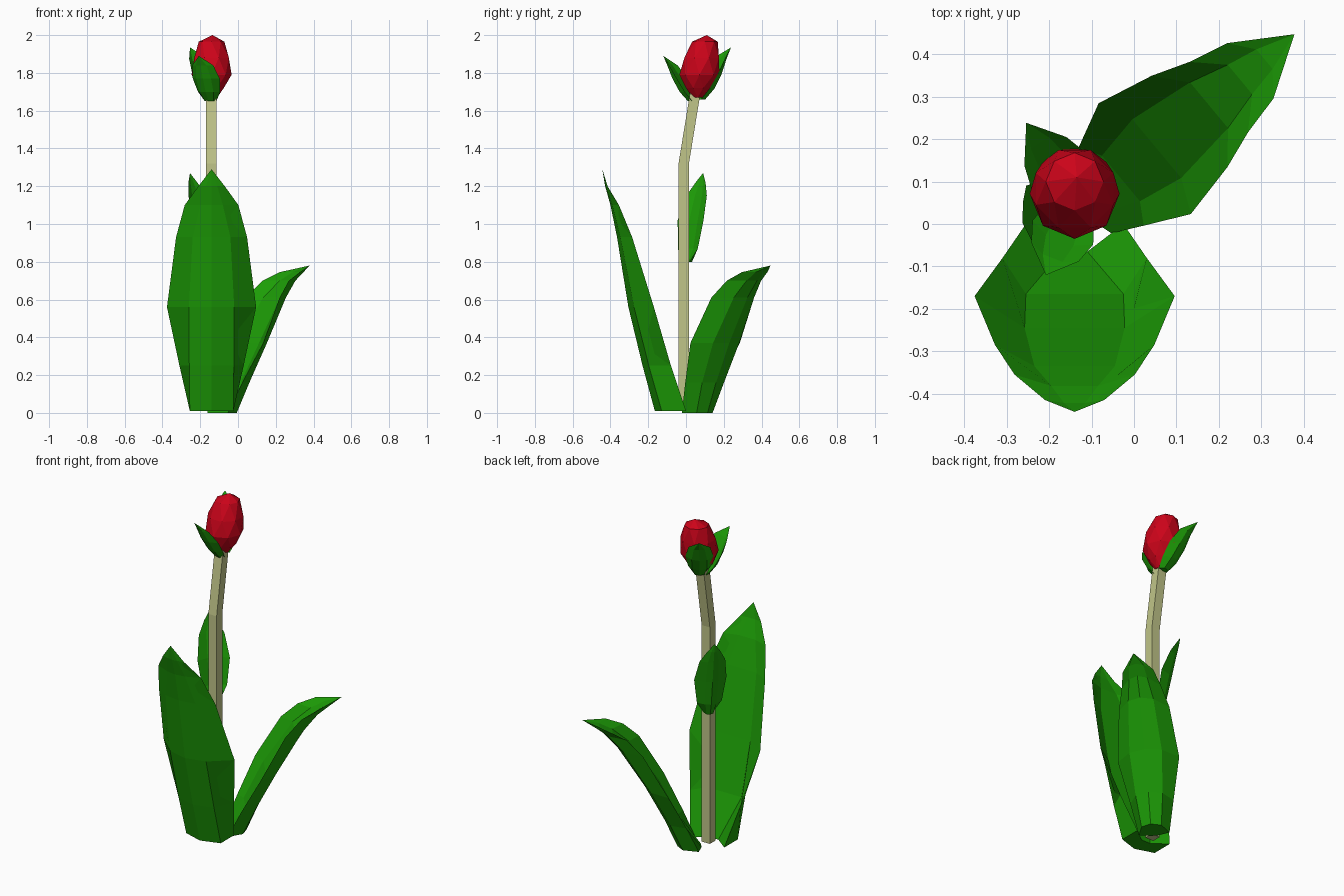
import bpy, bmesh
from math import cos, sin, tau
from mathutils import Vector

cube = bpy.data.objects.get("Cube")
if cube:
    bpy.data.objects.remove(cube, do_unlink=True)


def material(name, rgb):
    m = bpy.data.materials.new(name)
    m.use_nodes = True
    m.diffuse_color = (*rgb, 1)
    bsdf = m.node_tree.nodes["Principled BSDF"]
    bsdf.inputs["Base Color"].default_value = (*rgb, 1)
    bsdf.inputs["Roughness"].default_value = 0.8
    return m


GREEN = material("leaf_green", (0.012, 0.335, 0.002))
RED = material("petal_red", (0.60, 0.001, 0.010))
STEM = material("stem_tan", (0.53, 0.56, 0.25))


def finish(name, bm, mat):
    bmesh.ops.recalc_face_normals(bm, faces=bm.faces)
    mesh = bpy.data.meshes.new(name)
    bm.to_mesh(mesh)
    bm.free()
    mesh.materials.append(mat)
    ob = bpy.data.objects.new(name, mesh)
    bpy.context.collection.objects.link(ob)
    return ob


def loft(bm, sections, tip=None):
    """Skin closed sections, cap the bottom, and close on a tip or a cap."""
    rings = [[bm.verts.new(p) for p in s] for s in sections]
    n = len(rings[0])
    for a, b in zip(rings, rings[1:]):
        for i in range(n):
            j = (i + 1) % n
            bm.faces.new((a[i], a[j], b[j], b[i]))
    bm.faces.new(rings[0])
    if tip is None:
        bm.faces.new(rings[-1])
    else:
        t = bm.verts.new(tip)
        for i in range(n):
            bm.faces.new((rings[-1][i], rings[-1][(i + 1) % n], t))


def leaf(name, origin, direction, rows, tip):
    """Rows: height, edge reach, edge half width, outer reach, inner reach,
    half width of the outer fold, half width of the inner floor."""
    o = Vector((*origin, 0))
    out = Vector((*direction, 0)).normalized()
    side = Vector((-out.y, out.x, 0))
    sections = []
    for z, edge, wide, outer, inner, fold, floor in rows:
        crease = edge + (outer - edge) * 0.78
        outline = [(edge, wide), (crease, fold), (outer, 0),
                   (crease, -fold), (edge, -wide), (inner, -floor), (inner, floor)]
        sections.append([o + out * u + side * v + Vector((0, 0, z)) for u, v in outline])
    bm = bmesh.new()
    loft(bm, sections, o + out * tip[0] + Vector((0, 0, tip[1])))
    return finish(name, bm, GREEN)


# Ground leaves
leaf("tall_front_leaf", (-0.14, 0), (0, -1), [
    (0.01, 0.0, 0.115, 0.165, 0.065, 0.115, 0.03),
    (0.25, 0.08, 0.17, 0.23, 0.165, 0.118, 0.115),
    (0.56, 0.17, 0.236, 0.305, 0.245, 0.12, 0.118),
    (0.93, 0.285, 0.188, 0.365, 0.335, 0.10, 0.095),
    (1.10, 0.355, 0.142, 0.40, 0.382, 0.06, 0.055),
    (1.20, 0.415, 0.07, 0.428, 0.422, 0.03, 0.025),
], (0.443, 1.29))

leaf("bent_back_leaf", (-0.10, 0.05), (0.77, 0.64), [
    (0.0, -0.01, 0.085, 0.10, -0.03, 0.055, 0.02),
    (0.16, 0.06, 0.12, 0.17, 0.09, 0.075, 0.07),
    (0.37, 0.163, 0.17, 0.28, 0.20, 0.09, 0.09),
    (0.61, 0.30, 0.14, 0.43, 0.36, 0.07, 0.07),
    (0.70, 0.39, 0.108, 0.51, 0.455, 0.05, 0.045),
    (0.745, 0.487, 0.085, 0.565, 0.53, 0.04, 0.03),
], (0.622, 0.78))

# Small leaf growing from the stem
leaf("stem_leaf", (-0.14, -0.01), (-0.75, 0.66), [
    (0.80, 0.01, 0.03, 0.05, 0.02, 0.02, 0.01),
    (0.87, 0.03, 0.07, 0.075, 0.045, 0.03, 0.025),
    (1.02, 0.052, 0.091, 0.105, 0.075, 0.035, 0.03),
    (1.15, 0.10, 0.072, 0.13, 0.115, 0.03, 0.025),
    (1.22, 0.132, 0.035, 0.145, 0.138, 0.015, 0.012),
], (0.152, 1.27))

# Sepals hugging the bud
sepal_rows = [
    (1.65, 0.0, 0.03, 0.035, 0.01, 0.025, 0.015),
    (1.70, 0.03, 0.063, 0.08, 0.045, 0.04, 0.03),
    (1.77, 0.07, 0.077, 0.12, 0.09, 0.042, 0.035),
    (1.84, 0.12, 0.06, 0.15, 0.135, 0.03, 0.025),
]
leaf("front_sepal", (-0.142, 0.045), (-0.37, -0.93), sepal_rows, (0.178, 1.89))
leaf("back_sepal", (-0.135, 0.062), (-0.56, 0.83),
     [(z + 0.01 + 0.2 * e, e * 1.1, w, u * 1.15, i * 1.15, f, g)
      for z, e, w, u, i, f, g in sepal_rows], (0.213, 1.935))

# Square stem with a bend
bm = bmesh.new()
R = 0.0275
corners = [(-R, -R), (R, -R), (R, R), (-R, R)]
loft(bm, [[(-0.1425 + dx, y + dy, z) for dx, dy in corners]
          for y, z in ((-0.012, 0.015), (-0.012, 1.32), (0.05, 1.70))])
finish("stem", bm, STEM)

# Faceted bud, leaning back with the stem: height, radius, centre y
SIDES = 8
bud_rings = [(1.67, 0.03, 0.062), (1.72, 0.07, 0.065), (1.79, 0.106, 0.071),
             (1.88, 0.099, 0.083), (1.965, 0.068, 0.10)]
bm = bmesh.new()
loft(bm, [[(-0.14 + r * cos(tau * (i + k / 2) / SIDES), y + r * sin(tau * (i + k / 2) / SIDES), z)
           for i in range(SIDES)] for k, (z, r, y) in enumerate(bud_rings)],
     (-0.135, 0.11, 2.0))
bmesh.ops.triangulate(bm, faces=bm.faces)
finish("flower_bud", bm, RED)
